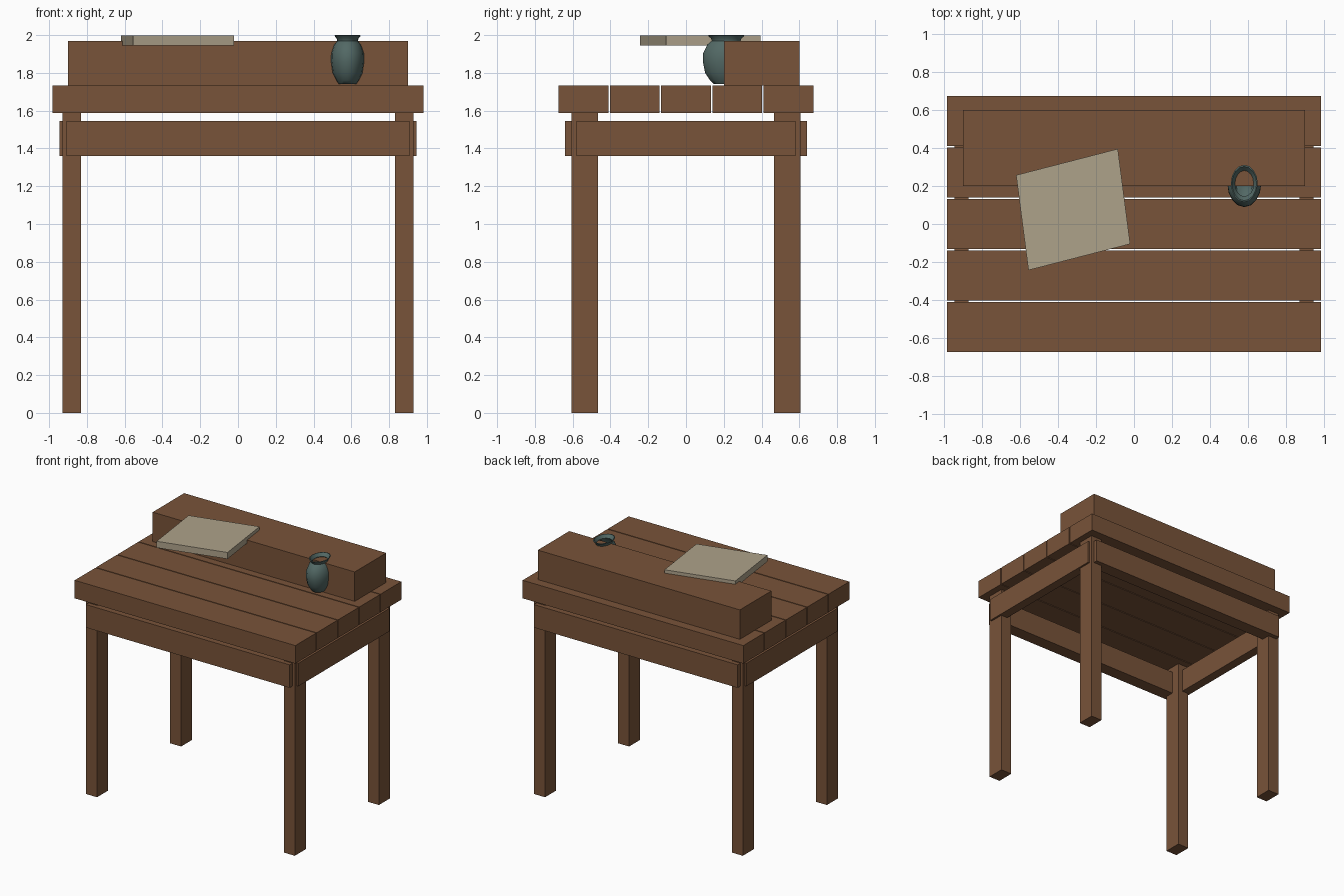
import bpy, bmesh, math

cube = bpy.data.objects.get("Cube")
if cube:
    bpy.data.objects.remove(cube, do_unlink=True)


def material(name, rgb):
    m = bpy.data.materials.new(name)
    m.use_nodes = True
    m.diffuse_color = (*rgb, 1)
    m.node_tree.nodes["Principled BSDF"].inputs["Base Color"].default_value = (*rgb, 1)
    return m


wood = material("brown wood", (0.19, 0.087, 0.041))
paper = material("cream paper", (0.42, 0.36, 0.255))
glaze = material("dark teal glaze", (0.085, 0.14, 0.13))


def finish(name, bm, mat):
    bmesh.ops.recalc_face_normals(bm, faces=bm.faces)
    mesh = bpy.data.meshes.new(name)
    bm.to_mesh(mesh)
    bm.free()
    mesh.materials.append(mat)
    ob = bpy.data.objects.new(name, mesh)
    bpy.context.collection.objects.link(ob)
    return ob


def prism(name, outline, z0, z1, mat):
    bm = bmesh.new()
    low, high = [[bm.verts.new((x, y, z)) for x, y in outline] for z in (z0, z1)]
    bm.faces.new(low)
    bm.faces.new(high)
    for i in range(len(outline)):
        bm.faces.new((low[i - 1], low[i], high[i], high[i - 1]))
    return finish(name, bm, mat)


def box(name, x0, x1, y0, y1, z0, z1):
    return prism(name, [(x0, y0), (x1, y0), (x1, y1), (x0, y1)], z0, z1, wood)


# Table top planks
for i in range(5):
    y = (i - 2) * 0.271
    box(f"top_plank_{i + 1}", -0.983, 0.983, y - 0.132, y + 0.132, 1.588, 1.733)

# Legs and aprons
for sx, side in ((-1, "right"), (1, "left")):
    for sy, end in ((-1, "front"), (1, "back")):
        x, y = sx * 0.881, sy * 0.535
        box(f"{end}_{side}_leg", x - 0.049, x + 0.049, y - 0.07, y + 0.07, 0, 1.588)
    x = sx * 0.908
    box(f"{side}_apron", x - 0.037, x + 0.037, -0.58, 0.58, 1.36, 1.545)
for sy, end in ((-1, "front"), (1, "back")):
    y = sy * 0.588
    box(f"{end}_apron", -0.908, 0.908, y - 0.052, y + 0.052, 1.36, 1.545)

# Raised shelf along the back
box("back_shelf", -0.9, 0.9, 0.2, 0.6, 1.733, 1.97)

# Stack of paper, turned on the table
prism("paper_stack", [(-0.62, 0.257), (-0.555, -0.243), (-0.02, -0.105), (-0.085, 0.395)],
      1.945, 1.997, paper)

# Hollow oval vase: (radius, height) from the base, over the lip and down inside
profile = [(0.0, 1.742), (0.068, 1.742), (0.085, 1.76), (0.112, 1.8), (0.124, 1.86),
           (0.122, 1.905), (0.1, 1.95), (0.076, 1.97), (0.08, 1.982), (0.098, 1.998),
           (0.09, 2.0), (0.068, 1.975), (0.09, 1.945), (0.11, 1.89), (0.105, 1.81),
           (0.06, 1.76), (0.0, 1.758)]
bm = bmesh.new()
verts = [bm.verts.new((r, 0, z)) for r, z in profile]
edges = [bm.edges.new(pair) for pair in zip(verts, verts[1:])]
bmesh.ops.spin(bm, geom=verts + edges, cent=(0, 0, 0), axis=(0, 0, 1),
               angle=math.tau, steps=16)
bmesh.ops.remove_doubles(bm, verts=bm.verts, dist=0.0005)
for v in bm.verts:
    v.co.x = v.co.x * 0.72 + 0.58
    v.co.y += 0.213
vase = finish("vase", bm, glaze)
bpy.context.view_layer.objects.active = vase
vase.select_set(True)
bpy.ops.object.shade_smooth_by_angle(angle=math.radians(50))
